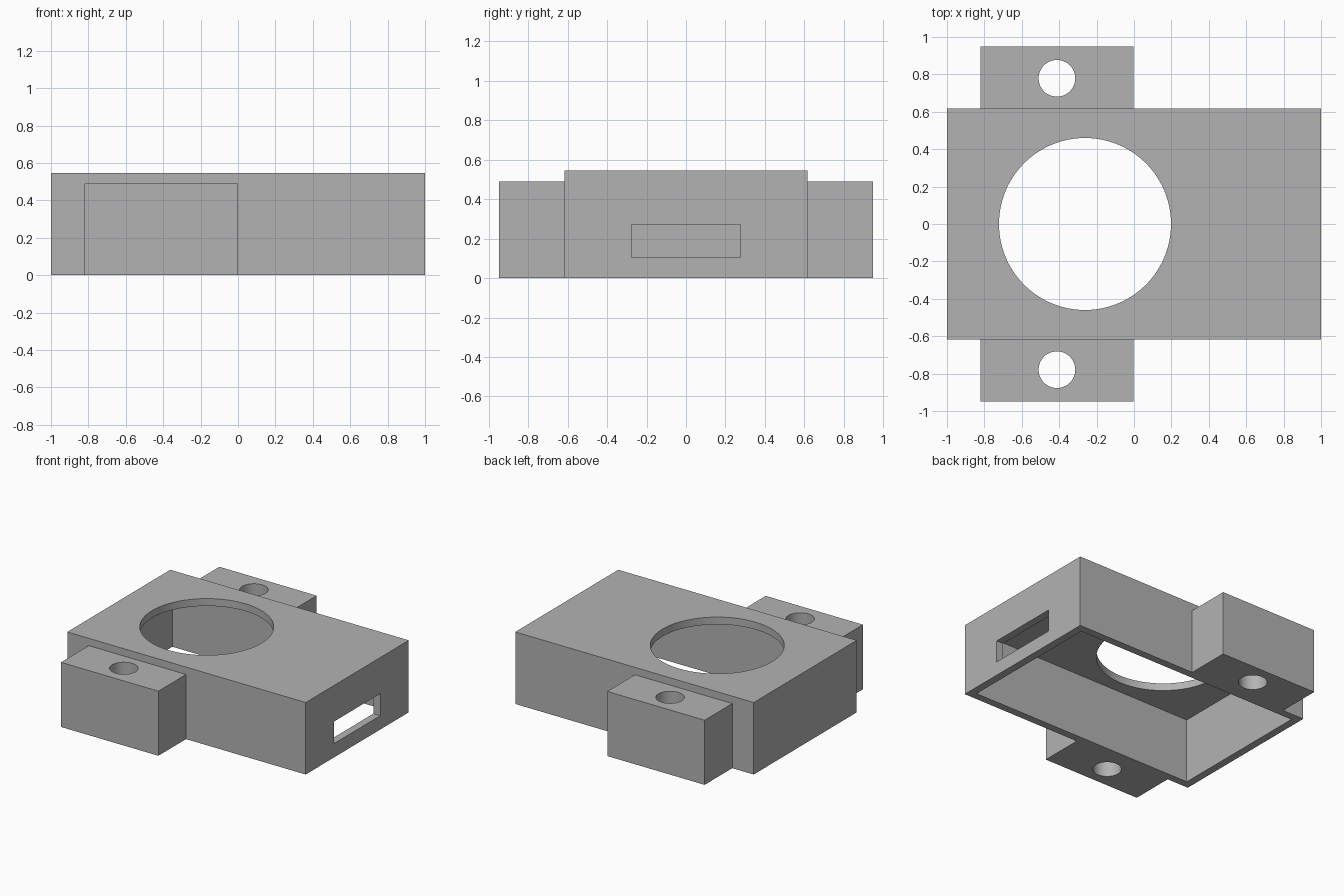
import bpy
import math

default = bpy.data.objects.get("Cube")
if default:
    bpy.data.objects.remove(default, do_unlink=True)

LENGTH, WIDTH, HEIGHT = 2.0, 1.234, 0.546
WALL, ROOF = 0.058, 0.056
TAB_X0, TAB_X1, TAB_Y, TAB_TOP = -0.82, -0.004, 0.948, 0.49

grey = bpy.data.materials.new("plain grey")
grey.use_nodes = True
colour = (0.45, 0.45, 0.45, 1)
grey.diffuse_color = colour
grey.node_tree.nodes["Principled BSDF"].inputs["Base Color"].default_value = colour


def box(name, low, high):
    """Axis-aligned box between two corners."""
    centre = [(a + b) / 2 for a, b in zip(low, high)]
    bpy.ops.mesh.primitive_cube_add(size=1, location=centre)
    ob = bpy.context.object
    ob.name = name
    ob.scale = [b - a for a, b in zip(low, high)]
    bpy.ops.object.transform_apply(location=True, rotation=False, scale=True)
    return ob


def drill(name, x, y, radius, sides):
    """Upright cylinder long enough to cut right through."""
    bpy.ops.mesh.primitive_cylinder_add(
        vertices=sides, radius=radius, depth=HEIGHT * 4, location=(x, y, 0))
    ob = bpy.context.object
    ob.name = name
    return ob


def combine(target, helper, operation):
    """Apply a boolean and discard the helper."""
    helper.hide_render = True
    mod = target.modifiers.new(helper.name, "BOOLEAN")
    mod.operation = operation
    mod.solver = "EXACT"
    mod.object = helper
    bpy.context.view_layer.objects.active = target
    bpy.ops.object.modifier_apply(modifier=mod.name)
    bpy.data.objects.remove(helper, do_unlink=True)


# Housing shell, open underneath
hx, hy = LENGTH / 2, WIDTH / 2
housing = box("housing", (-hx, -hy, 0), (hx, hy, HEIGHT))
cavity = box("cavity", (WALL - hx, WALL - hy, -0.2),
             (hx - WALL, hy - WALL, HEIGHT - ROOF))
combine(housing, cavity, "DIFFERENCE")

# Solid mounting tabs on front and back, rooted in the wall
for side in (-1, 1):
    ys = sorted((side * (hy - WALL / 2), side * TAB_Y))
    tab = box("mounting_tab", (TAB_X0, ys[0], 0), (TAB_X1, ys[1], TAB_TOP))
    combine(housing, tab, "UNION")

# Round opening in the roof, screw holes and the end slot
combine(housing, drill("round_opening", -0.262, 0, 0.46, 96), "DIFFERENCE")
for side in (-1, 1):
    hole = drill("screw_hole", -0.412, side * 0.779, 0.098, 48)
    combine(housing, hole, "DIFFERENCE")
slot = box("end_slot", (hx - WALL * 2, -0.276, 0.105), (hx + 0.1, 0.276, 0.272))
combine(housing, slot, "DIFFERENCE")

# Finish
housing.data.materials.clear()
housing.data.materials.append(grey)
for face in housing.data.polygons:
    face.material_index = 0
bpy.ops.object.select_all(action="DESELECT")
housing.select_set(True)
bpy.context.view_layer.objects.active = housing
bpy.ops.object.shade_smooth_by_angle(angle=math.radians(30))
